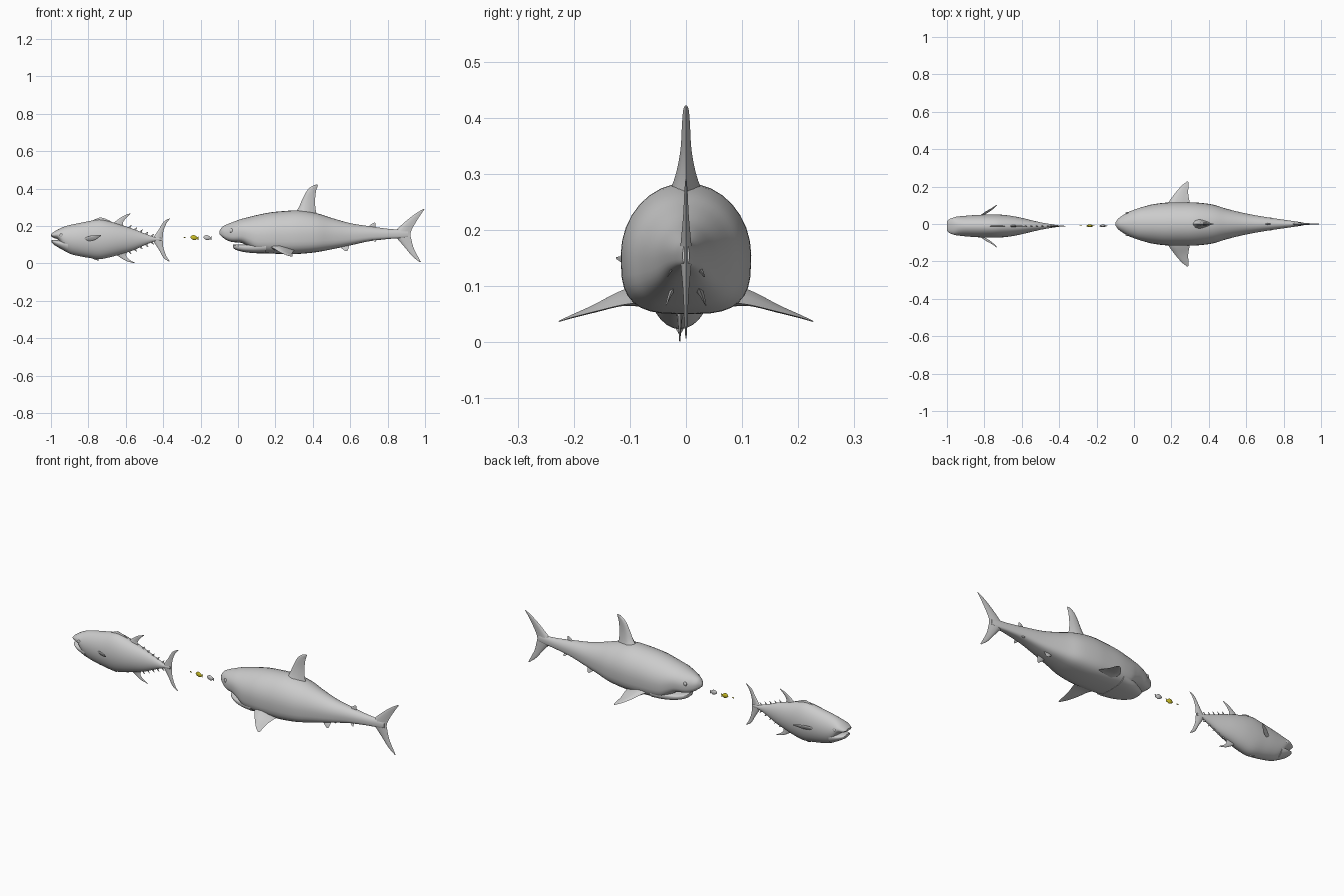
import bpy, bmesh, math
from mathutils import Vector


def material(name, r, g, b):
    m = bpy.data.materials.new(name)
    m.diffuse_color = (r, g, b, 1)
    return m


GREY = material("fish grey", 0.6, 0.6, 0.6)
YELLOW = material("reef yellow", 0.6, 0.52, 0.02)


def smooth_rows(rows, steps):
    """Catmull-Rom through rows of numbers."""
    out = []
    for i in range(len(rows) - 1):
        p0, p1 = rows[max(i - 1, 0)], rows[i]
        p2, p3 = rows[i + 1], rows[min(i + 2, len(rows) - 1)]
        for k in range(steps):
            t = k / steps
            out.append([0.5 * (2 * b + (c - a) * t + (2 * a - 5 * b + 4 * c - d) * t * t
                               + (3 * b - a - 3 * c + d) * t ** 3)
                        for a, b, c, d in zip(p0, p1, p2, p3)])
    out.append(list(rows[-1]))
    return out


def skin(name, rings, mat, angle=50):
    """Joins rings of points into one closed smooth skin."""
    bm = bmesh.new()
    vs = [[bm.verts.new(p) for p in ring] for ring in rings]
    n = len(vs[0])
    for a, b in zip(vs, vs[1:]):
        for i in range(n):
            bm.faces.new((a[i], a[(i + 1) % n], b[(i + 1) % n], b[i]))
    bm.faces.new(vs[0])
    bm.faces.new(vs[-1])
    bmesh.ops.recalc_face_normals(bm, faces=bm.faces)
    me = bpy.data.meshes.new(name)
    bm.to_mesh(me)
    bm.free()
    me.materials.append(mat)
    ob = bpy.data.objects.new(name, me)
    bpy.context.collection.objects.link(ob)
    bpy.context.view_layer.objects.active = ob
    ob.select_set(True)
    bpy.ops.object.shade_smooth_by_angle(angle=math.radians(angle))
    ob.select_set(False)
    return ob


def body(name, stations, mat, y0=0, mid=0.45, low=2.0, sides=32, steps=4):
    """Loft along x; stations are (x, top z, bottom z, half width)."""
    rings = []
    for x, top, bot, w in smooth_rows(stations, steps):
        c = bot + (top - bot) * mid
        ring = []
        for k in range(sides):
            a = 2 * math.pi * k / sides
            ca, sa = math.cos(a), math.sin(a)
            n = 2.0 if sa >= 0 else low
            y = math.copysign(abs(ca) ** (2 / n), ca) * max(w, 0.001)
            h = abs(sa) ** (2 / n)
            ring.append((x, y0 + y, c + h * (top - c) if sa >= 0 else c - h * (c - bot)))
        rings.append(ring)
    return skin(name, rings, mat)


def fin(name, rows, mat, normal=(0, 1, 0), steps=5):
    """Lens-section blade; rows are (lead xyz, trail xyz, half thickness)."""
    nrm = Vector(normal).normalized()
    flat = [list(l) + list(t) + [h] for l, t, h in rows]
    rings = []
    for r in smooth_rows(flat, steps):
        lead, trail, h = Vector(r[:3]), Vector(r[3:6]), r[6]
        prof = [(0, 0), (.12, .7), (.35, 1), (.7, .55), (1, 0), (.7, -.55), (.35, -1), (.12, -.7)]
        rings.append([lead.lerp(trail, u) + nrm * (h * v) for u, v in prof])
    return skin(name, rings, mat)


def flat_fin(name, rows, mat, y=0):
    """Upright fin; rows are (lead x, lead z, trail x, trail z, half thickness)."""
    return fin(name, [((a, y, b), (c, y, d), h) for a, b, c, d, h in rows], mat)


def eye(name, pos, r, mat, squash=0.5):
    rings = []
    for i in range(9):
        a = math.pi * (i + 0.02) / 8.04
        rings.append([(pos[0] + r * math.sin(a) * math.cos(b), pos[1] + squash * r * math.cos(a),
                       pos[2] + r * math.sin(a) * math.sin(b))
                      for b in [2 * math.pi * k / 14 for k in range(14)]])
    return skin(name, rings, mat)


# ---- shark body with separate lower jaw
body("shark_body", [
    (-.100, .172, .158, .006), (-.085, .194, .142, .028), (-.06, .208, .124, .046),
    (-.03, .220, .114, .064), (.02, .238, .109, .083), (.06, .248, .085, .095),
    (.10, .258, .060, .105), (.17, .272, .053, .114), (.25, .280, .050, .116),
    (.33, .283, .051, .115), (.42, .268, .060, .104), (.50, .243, .075, .080),
    (.60, .215, .096, .056), (.70, .199, .118, .038), (.80, .185, .130, .023),
    (.87, .180, .135, .013), (.91, .175, .140, .006)], GREY, low=3.2)
body("shark_lower_jaw", [
    (-.026, .101, .086, .022), (-.015, .102, .074, .040), (.02, .101, .063, .064),
    (.06, .105, .057, .082), (.10, .110, .054, .094), (.15, .12, .053, .105)],
    GREY, mid=.7, low=3)

# ---- shark upright fins
flat_fin("shark_dorsal_fin", [
    (.30, .262, .425, .245, .034), (.325, .300, .415, .290, .019), (.345, .345, .412, .335, .010),
    (.372, .393, .417, .385, .007), (.40, .415, .425, .410, .005), (.42, .422, .427, .419, .002)], GREY)
flat_fin("shark_tail_fin", [
    (.992, .291, .998, .290, .001), (.955, .270, .978, .262, .003), (.905, .232, .948, .215, .005),
    (.850, .182, .928, .178, .009), (.835, .157, .922, .155, .011), (.850, .134, .926, .132, .009),
    (.890, .088, .938, .085, .005), (.930, .040, .957, .046, .003), (.972, .006, .978, .007, .001)], GREY)
flat_fin("shark_second_dorsal_fin", [(.695, .190, .735, .188, .005), (.712, .209, .735, .206, .003),
                                     (.728, .218, .736, .216, .001)], GREY)

# ---- shark paired fins and eyes
for s, side in ((1, "left"), (-1, "right")):
    fin("shark_pectoral_fin_" + side, [
        ((.165, s * .085, .088), (.305, s * .085, .070), .020),
        ((.187, s * .120, .082), (.298, s * .115, .066), .013),
        ((.220, s * .165, .062), (.290, s * .160, .055), .007),
        ((.255, s * .205, .046), (.291, s * .203, .044), .003),
        ((.283, s * .227, .037), (.291, s * .225, .037), .001)], GREY, (0, s * .35, 1))
    fin("shark_pelvic_fin_" + side, [
        ((.535, s * .020, .100), (.595, s * .020, .102), .008),
        ((.555, s * .030, .080), (.592, s * .028, .085), .004),
        ((.575, s * .036, .065), (.585, s * .034, .066), .001)], GREY, (0, 1, .4))
    fin("shark_rear_fin_" + side, [
        ((.695, s * .015, .140), (.735, s * .015, .140), .007),
        ((.715, s * .026, .128), (.738, s * .026, .128), .004),
        ((.730, s * .033, .116), (.738, s * .033, .116), .001)], GREY, (0, 1, .6))
    eye("shark_eye_" + side, (-.035, s * .058, .175), .011, GREY)

# ---- tuna body and lower jaw
TY = -.011
body("tuna_body", [
    (-1.0, .157, .146, .026), (-.985, .168, .136, .038), (-.96, .183, .124, .047),
    (-.93, .196, .075, .052), (-.90, .205, .052, .055), (-.85, .215, .039, .059),
    (-.80, .225, .030, .061), (-.74, .234, .023, .062), (-.68, .222, .034, .058),
    (-.62, .204, .051, .048), (-.56, .184, .070, .034), (-.50, .160, .097, .020),
    (-.45, .142, .116, .011), (-.41, .136, .122, .005)], GREY, TY, .5)
body("tuna_lower_jaw", [
    (-.996, .126, .112, .020), (-.98, .126, .097, .035), (-.95, .125, .079, .046),
    (-.91, .13, .057, .050)], GREY, TY, .6)

# ---- tuna upright fins
flat_fin("tuna_first_dorsal_fin", [(-.80, .215, -.65, .205, .008), (-.768, .234, -.68, .225, .004),
                                   (-.738, .246, -.715, .241, .001)], GREY, TY)
flat_fin("tuna_second_dorsal_fin", [(-.675, .205, -.605, .185, .008), (-.648, .230, -.615, .215, .004),
                                    (-.610, .255, -.598, .243, .002), (-.576, .267, -.574, .265, .001)], GREY, TY)
flat_fin("tuna_anal_fin", [(-.66, .055, -.585, .070, .008), (-.635, .035, -.598, .045, .004),
                           (-.595, .012, -.583, .022, .002), (-.552, .001, -.550, .003, .001)], GREY, TY)
flat_fin("tuna_pelvic_fin", [(-.80, .040, -.74, .035, .012), (-.775, .024, -.745, .024, .007),
                             (-.748, .015, -.742, .016, .002)], GREY, TY)
flat_fin("tuna_tail_fin", [
    (-.367, .240, -.362, .240, .001), (-.398, .222, -.382, .215, .003), (-.424, .180, -.398, .175, .005),
    (-.450, .142, -.402, .140, .007), (-.455, .128, -.403, .128, .008), (-.450, .115, -.402, .116, .007),
    (-.424, .075, -.398, .080, .005), (-.398, .030, -.382, .037, .003), (-.369, .010, -.364, .010, .001)], GREY, TY)
for i in range(5):
    x = -.592 + .030 * i
    top, bot = .192 - .0115 * i, .062 + .0125 * i
    for part, z, d in (("upper", top, 1), ("lower", bot, -1)):
        flat_fin("tuna_finlet_%s_%d" % (part, i + 1), [
            (x, z - .012 * d, x + .017, z - .014 * d, .003),
            (x + .009, z + .004 * d, x + .018, z + .001 * d, .002),
            (x + .021, z + .012 * d, x + .023, z + .011 * d, .0007)], GREY, TY)

# ---- tuna paired fins and eyes
for s, side in ((1, "left"), (-1, "right")):
    fin("tuna_pectoral_fin_" + side, [
        ((-.825, TY + s * .052, .132), (-.815, TY + s * .052, .118), .005),
        ((-.795, TY + s * .075, .146), (-.775, TY + s * .075, .123), .004),
        ((-.760, TY + s * .096, .152), (-.748, TY + s * .096, .136), .002),
        ((-.735, TY + s * .113, .152), (-.732, TY + s * .113, .148), .001)], GREY, (.5, -s, 0))
    eye("tuna_eye_" + side, (-.945, TY + s * .047, .150), .009, GREY)

# ---- small reef fish
for name, cx, cz, mat in (("yellow_fish", -.233, .137, YELLOW), ("grey_fish", -.163, .137, GREY)):
    body(name + "_body", [(cx - .022, cz + .004, cz, .001), (cx - .012, cz + .013, cz - .009, .006),
                          (cx, cz + .014, cz - .013, .007), (cx + .010, cz + .008, cz - .010, .004),
                          (cx + .015, cz + .003, cz - .005, .002)], mat, -.01, .5, sides=14, steps=3)
    flat_fin(name + "_tail", [(cx + .020, cz + .007, cx + .023, cz + .006, .0006),
                              (cx + .012, cz - .001, cx + .021, cz - .001, .0015),
                              (cx + .018, cz - .012, cx + .021, cz - .011, .0006)], mat, -.01)
body("tiny_fish", [(-.292, .140, .138, .001), (-.286, .142, .136, .002), (-.279, .140, .138, .001)],
     YELLOW, -.01, .5, sides=10, steps=3)
